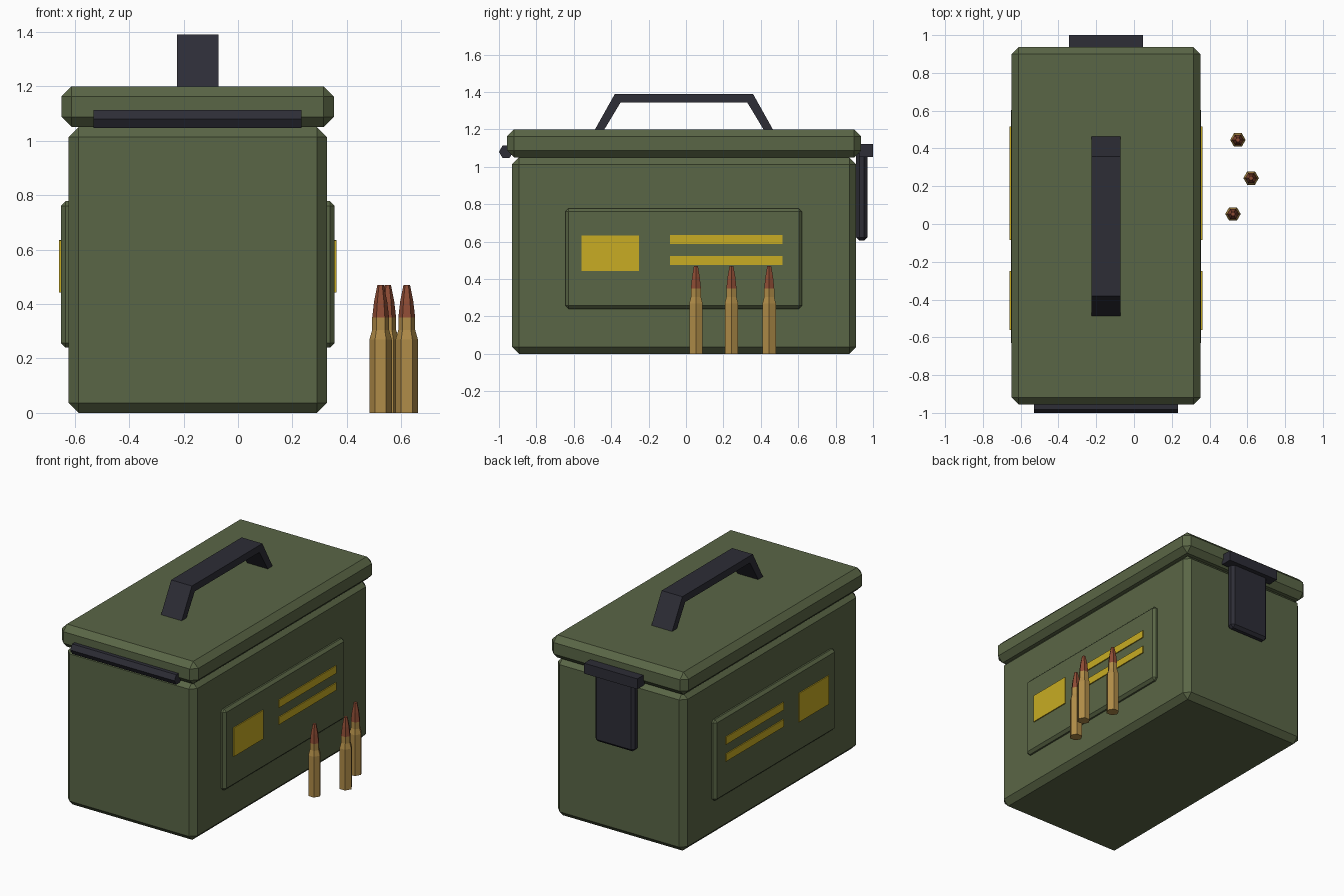
import bpy, bmesh, math

if "Cube" in bpy.data.objects:
    bpy.data.objects.remove(bpy.data.objects["Cube"])

CX, CY = -0.148, -0.01   # centre of the can


def material(name, rgb):
    m = bpy.data.materials.new(name)
    m.diffuse_color = (*rgb, 1)
    m.use_nodes = True
    m.node_tree.nodes["Principled BSDF"].inputs["Base Color"].default_value = m.diffuse_color
    return m


GREEN = material("olive_green", (0.102, 0.133, 0.061))
DARK = material("dark_metal", (0.026, 0.026, 0.037))
YELLOW = material("marking_yellow", (0.578, 0.413, 0.017))
BRASS = material("brass", (0.434, 0.262, 0.065))
COPPER = material("copper", (0.270, 0.072, 0.035))


def finish(bm, name, *mats):
    bmesh.ops.recalc_face_normals(bm, faces=bm.faces)
    me = bpy.data.meshes.new(name)
    bm.to_mesh(me)
    bm.free()
    for m in mats:
        me.materials.append(m)
    ob = bpy.data.objects.new(name, me)
    bpy.context.collection.objects.link(ob)
    return ob


def box(name, mat, x, y, z, bevel=0.0):
    """Box from (min, max) pairs with optional chamfered edges."""
    bm = bmesh.new()
    bmesh.ops.create_cube(bm, size=1)
    for v in bm.verts:
        v.co = [sum(r) / 2 + c * (r[1] - r[0]) for c, r in zip(v.co, (x, y, z))]
    if bevel:
        bmesh.ops.bevel(bm, geom=bm.edges[:], offset=bevel, segments=1,
                        profile=0.5, affect='EDGES')
    return finish(bm, name, mat)


def prism(name, mat, profile, x0, x1):
    """Extrude a (y, z) outline along x."""
    bm = bmesh.new()
    face = bm.faces.new([bm.verts.new((x0, y, z)) for y, z in profile])
    out = bmesh.ops.extrude_face_region(bm, geom=[face])["geom"]
    for v in out:
        if isinstance(v, bmesh.types.BMVert):
            v.co.x = x1
    return finish(bm, name, mat)


# Can body and lid
box("can_body", GREEN, (CX - 0.475, CX + 0.475), (CY - 0.92, CY + 0.92), (0, 1.05), 0.037)
box("lid", GREEN, (CX - 0.5, CX + 0.5), (CY - 0.946, CY + 0.946), (1.05, 1.2), 0.037)

# Raised side panels with painted marks, mirrored left and right
marks = {"mark_block": ((-0.56, -0.25), (0.443, 0.633)),
         "mark_stripe_upper": ((-0.085, 0.517), (0.586, 0.636)),
         "mark_stripe_lower": ((-0.085, 0.517), (0.474, 0.523))}
for side, s in (("right", 1), ("left", -1)):
    def span(a, b):
        return tuple(sorted((CX + s * a, CX + s * b)))
    box("side_panel_" + side, GREEN, span(0.453, 0.503), (-0.645, 0.62), (0.24, 0.778), 0.017)
    for name, (y, z) in marks.items():
        box(name + "_" + side, YELLOW, span(0.502, 0.510), y, z)

# Carry handle
prism("carry_handle", DARK,
      [(-0.487, 1.199), (-0.38, 1.39), (0.358, 1.39), (0.465, 1.199),
       (0.415, 1.199), (0.328, 1.343), (-0.35, 1.343), (-0.437, 1.199)],
      CX - 0.076, CX + 0.076)

# Hexagonal hinge rod on the front
prism("hinge_rod", DARK,
      [(-0.962 + 0.038 * math.cos(i * math.pi / 3),
        1.08 + 0.038 * math.sin(i * math.pi / 3)) for i in range(6)],
      CX - 0.382, CX + 0.382)

# Latch on the back
box("latch_bracket", DARK, (CX - 0.195, CX + 0.195), (0.925, 1.0), (1.053, 1.122))
box("latch_plate", DARK, (CX - 0.145, CX + 0.145), (0.91, 0.97), (0.605, 1.09), 0.018)

# Loose six-sided cartridges
RINGS = [(0.041, 0), (0.041, 0.27), (0.031, 0.305), (0.031, 0.35),
         (0.024, 0.41), (0.012, 0.47)]
for n, (x, y) in enumerate([(0.524, 0.053), (0.62, 0.243), (0.55, 0.445)], 1):
    bm = bmesh.new()
    loops = [[bm.verts.new((x + r * math.cos(i * math.pi / 3),
                            y + r * math.sin(i * math.pi / 3), z)) for i in range(6)]
             for r, z in RINGS]
    for a, b in zip(loops, loops[1:]):
        for i in range(6):
            j = (i + 1) % 6
            bm.faces.new((a[i], a[j], b[j], b[i]))
    bm.faces.new(loops[0])
    bm.faces.new(loops[-1])
    for f in bm.faces:   # copper tip above the case mouth
        f.material_index = int(f.calc_center_median().z > 0.35)
    finish(bm, f"cartridge_{n}", BRASS, COPPER)
